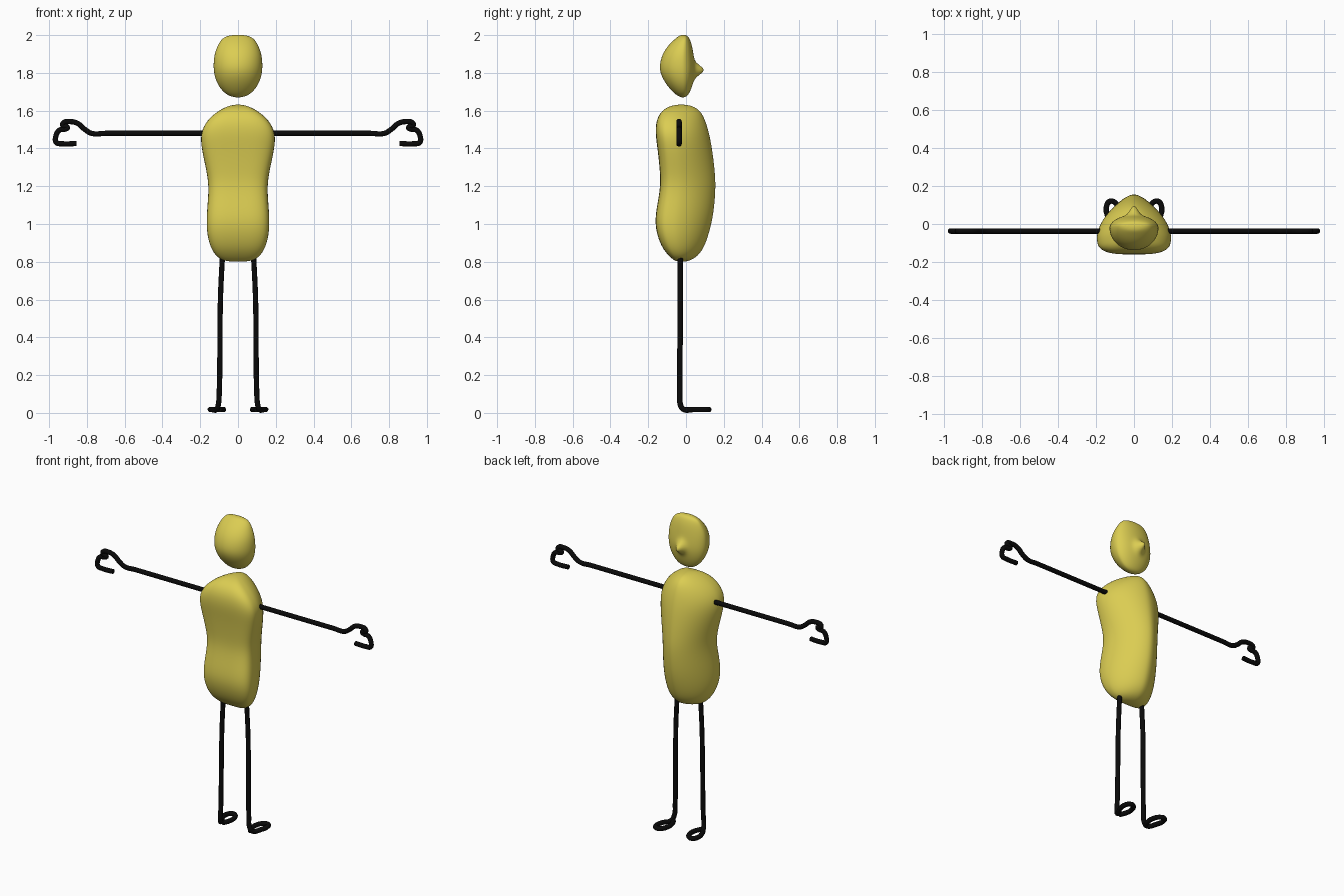
import bpy, bmesh, math

if "Cube" in bpy.data.objects:
    bpy.data.objects.remove(bpy.data.objects["Cube"])


def make_material(name, rgb):
    m = bpy.data.materials.new(name)
    m.diffuse_color = (*rgb, 1)
    m.use_nodes = True
    m.node_tree.nodes["Principled BSDF"].inputs["Base Color"].default_value = m.diffuse_color
    return m


YELLOW = make_material("mustard yellow", (0.71, 0.61, 0.085))
BLACK = make_material("black", (0.003, 0.003, 0.003))


def to_mesh(ob):
    bpy.ops.object.select_all(action='DESELECT')
    ob.select_set(True)
    bpy.context.view_layer.objects.active = ob
    bpy.ops.object.convert(target='MESH')
    ob.data.polygons.foreach_set("use_smooth", [True] * len(ob.data.polygons))
    return ob


def loft(name, rows, z_ends, mid, p_back, p_front, segs=32):
    """Rounded body from rows of (z, half width, back y, front y)."""
    bm = bmesh.new()
    rings = []
    for z, w, yb, yf in rows:
        ym = yb + (yf - yb) * mid
        ring = []
        for i in range(segs):
            a = 2 * math.pi * i / segs
            c, s = math.cos(a), math.sin(a)
            p = p_front if s > 0 else p_back
            depth = yf - ym if s > 0 else ym - yb
            x = math.copysign(abs(c) ** (2 / p), c) * w
            y = ym + math.copysign(abs(s) ** (2 / p), s) * depth
            ring.append(bm.verts.new((x, y, z)))
        rings.append(ring)
    for lo, hi in zip(rings, rings[1:]):
        for i in range(segs):
            j = (i + 1) % segs
            bm.faces.new((lo[i], lo[j], hi[j], hi[i]))
    # close both ends with a fan
    for ring, row, z, flip in ((rings[0], rows[0], z_ends[0], True),
                               (rings[-1], rows[-1], z_ends[1], False)):
        pole = bm.verts.new((0, (row[2] + row[3]) / 2, z))
        for i in range(segs):
            a, b = ring[i], ring[(i + 1) % segs]
            bm.faces.new((b, a, pole) if flip else (a, b, pole))
    me = bpy.data.meshes.new(name)
    bm.to_mesh(me)
    bm.free()
    me.materials.append(YELLOW)
    ob = bpy.data.objects.new(name, me)
    bpy.context.collection.objects.link(ob)
    ob.modifiers.new("smooth", 'SUBSURF').levels = 2
    return to_mesh(ob)


def wire(name, points, radius=0.0145):
    """Round bent wire through the points."""
    cu = bpy.data.curves.new(name, 'CURVE')
    cu.dimensions = '3D'
    cu.bevel_depth = radius
    cu.bevel_resolution = 3
    cu.resolution_u = 8
    cu.use_fill_caps = True
    sp = cu.splines.new('BEZIER')
    sp.bezier_points.add(len(points) - 1)
    for bp, co in zip(sp.bezier_points, points):
        bp.co = co
        bp.handle_left_type = bp.handle_right_type = 'AUTO'
    cu.materials.append(BLACK)
    ob = bpy.data.objects.new(name, cu)
    bpy.context.collection.objects.link(ob)
    return to_mesh(ob)


# torso: broad flat back, narrower rounded belly
loft("torso", [
    (0.803, 0.065, -0.055, 0.010), (0.820, 0.108, -0.080, 0.052),
    (0.865, 0.142, -0.122, 0.092), (0.935, 0.163, -0.152, 0.118),
    (1.010, 0.168, -0.165, 0.138), (1.090, 0.163, -0.155, 0.151),
    (1.200, 0.154, -0.134, 0.159), (1.290, 0.169, -0.139, 0.153),
    (1.395, 0.193, -0.150, 0.140), (1.480, 0.201, -0.163, 0.124),
    (1.550, 0.165, -0.158, 0.103), (1.600, 0.105, -0.130, 0.077),
    (1.626, 0.050, -0.085, 0.035)], (0.800, 1.634), 0.32, 3.3, 1.65)

# head: shallow face, rounded back of the skull
head = loft("head", [
    (1.674, 0.035, -0.035, 0.002), (1.690, 0.070, -0.062, 0.017),
    (1.735, 0.108, -0.103, 0.036), (1.790, 0.127, -0.135, 0.048),
    (1.840, 0.131, -0.142, 0.048), (1.900, 0.126, -0.126, 0.040),
    (1.950, 0.106, -0.092, 0.031), (1.985, 0.083, -0.052, 0.018),
    (1.998, 0.050, -0.035, 0.006)], (1.669, 2.002), 0.63, 2.0, 2.0)

# nose drawn out of the face
for v in head.data.vertices:
    if v.co.y > -0.01:
        v.co.y += 0.047 * math.exp(-(v.co.x / 0.028) ** 2
                                   - ((v.co.z - 1.815) / 0.032) ** 2)

# arms with bent wire hands, (x, z)
ARM = [(0.15, 1.48), (0.70, 1.48), (0.775, 1.48), (0.81, 1.50), (0.85, 1.533),
       (0.89, 1.542), (0.925, 1.535), (0.928, 1.522), (0.903, 1.511),
       (0.915, 1.502), (0.945, 1.497), (0.964, 1.465), (0.962, 1.432),
       (0.93, 1.425), (0.855, 1.426)]
# legs ending in a teardrop foot loop, (x, y, z)
LEG = [(0.08, -0.03, 0.86), (0.085, -0.03, 0.78), (0.093, -0.03, 0.60),
       (0.096, -0.032, 0.30), (0.099, -0.032, 0.12), (0.104, -0.03, 0.045),
       (0.112, -0.015, 0.02), (0.138, 0.04, 0.018), (0.146, 0.085, 0.018),
       (0.128, 0.119, 0.018), (0.100, 0.113, 0.018), (0.079, 0.07, 0.018),
       (0.080, 0.03, 0.018), (0.098, -0.015, 0.018)]
for side, s in (("left", -1), ("right", 1)):
    wire(side + "_arm", [(s * x, -0.037, z) for x, z in ARM])
    wire(side + "_leg", [(s * x, y, z) for x, y, z in LEG])
